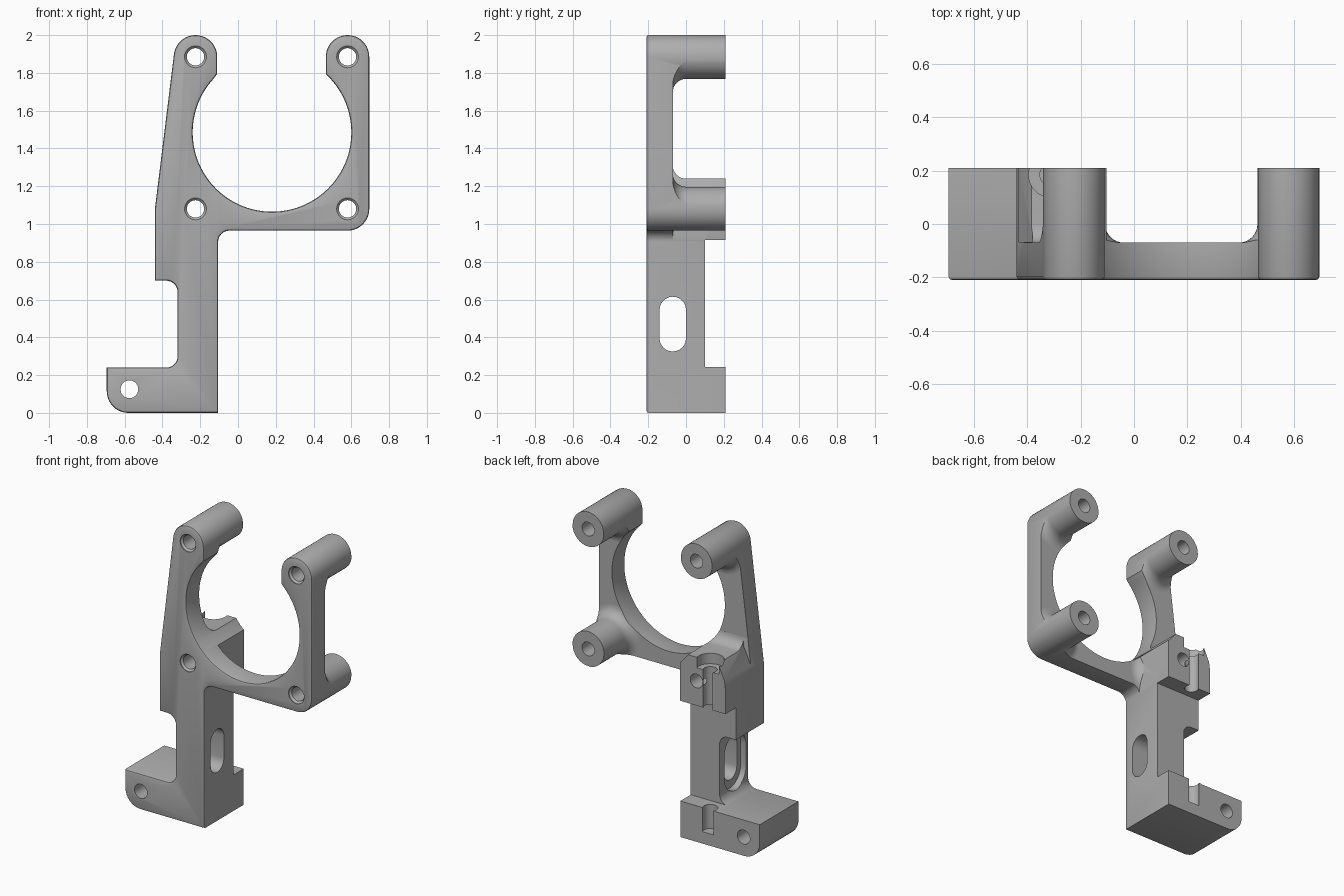
import bpy, bmesh
from math import cos, sin, pi, radians
from mathutils import Vector

if "Cube" in bpy.data.objects:
    bpy.data.objects.remove(bpy.data.objects["Cube"], do_unlink=True)

FRONT, BACK, PLATE = -0.21, 0.21, -0.07
POSTS = [(x, z) for x in (-0.225, 0.58) for z in (1.08, 1.885)]

grey = bpy.data.materials.new("mid grey")
grey.use_nodes = True
grey.diffuse_color = (0.42, 0.42, 0.42, 1)
grey.node_tree.nodes["Principled BSDF"].inputs["Base Color"].default_value = grey.diffuse_color


def arc(cx, cy, r, a, b, n=12):
    steps = [radians(a + (b - a) * i / n) for i in range(n + 1)]
    return [(cx + r * cos(t), cy + r * sin(t)) for t in steps]


def circle(cx, cy, r, n=40):
    return arc(cx, cy, r, 0, 360, n)[:-1]


def rect(u0, u1, v0, v1):
    return [(u0, v0), (u1, v0), (u1, v1), (u0, v1)]


def stadium(u0, u1, v0, v1):
    r, c = (u1 - u0) / 2, (u0 + u1) / 2
    return arc(c, v1 - r, r, 0, 180) + arc(c, v0 + r, r, 180, 360)


def place(axis, u, v, t):
    return {"x": (t, u, v), "y": (u, t, v), "z": (u, v, t)}[axis]


def finish(bm, name):
    bmesh.ops.recalc_face_normals(bm, faces=bm.faces)
    mesh = bpy.data.meshes.new(name)
    bm.to_mesh(mesh)
    bm.free()
    mesh.materials.append(grey)
    obj = bpy.data.objects.new(name, mesh)
    bpy.context.collection.objects.link(obj)
    return obj


def prism(name, points, axis, start, end, bevel=0):
    bm = bmesh.new()
    face = bm.faces.new([bm.verts.new(place(axis, u, v, start)) for u, v in points])
    rim = list(face.edges)
    ret = bmesh.ops.extrude_face_region(bm, geom=[face], use_keep_orig=True)
    move = Vector(place(axis, 0, 0, end - start))
    bmesh.ops.translate(bm, vec=move, verts=[g for g in ret["geom"] if isinstance(g, bmesh.types.BMVert)])
    bmesh.ops.recalc_face_normals(bm, faces=bm.faces)
    if bevel:
        bmesh.ops.bevel(bm, geom=rim, offset=bevel, segments=2, profile=0.5, affect="EDGES")
    return finish(bm, name)


def lathe(name, cx, cz, profile, n=48):
    # Closed solid of revolution along y from (radius, y) pairs
    bm = bmesh.new()
    rings = [[bm.verts.new((x, y, z)) for x, z in circle(cx, cz, r, n)] for r, y in profile]
    for a, b in zip(rings, rings[1:]):
        for i in range(n):
            j = (i + 1) % n
            bm.faces.new((a[i], a[j], b[j], b[i]))
    bm.faces.new(rings[0])
    bm.faces.new(rings[-1])
    return finish(bm, name)


def combine(body, tool, operation):
    mod = body.modifiers.new("combine", "BOOLEAN")
    mod.operation, mod.solver, mod.object = operation, "EXACT", tool
    bpy.context.view_layer.update()
    graph = bpy.context.evaluated_depsgraph_get()
    mesh = bpy.data.meshes.new_from_object(body.evaluated_get(graph))
    body.modifiers.clear()
    body.data = mesh
    bpy.data.objects.remove(tool, do_unlink=True)


# Front outline of the whole bracket
outline = (
    [(-0.105, 0)]
    + arc(-0.045, 0.905, 0.06, 180, 90)
    + arc(0.58, 1.08, 0.115, -90, 0)
    + arc(0.58, 1.885, 0.115, 0, 180, 24)
    + [(0.465, 1.795)]
    + arc(0.18, 1.485, 0.42, 43, -223, 72)
    + [(-0.11, 1.795)]
    + arc(-0.225, 1.885, 0.115, 0, 173, 24)
    + [(-0.44, 1.08), (-0.44, 0.7)]
    + arc(-0.38, 0.64, 0.06, 90, 0)
    + arc(-0.38, 0.3, 0.06, 0, -90)
    + [(-0.695, 0.24)]
    + arc(-0.58, 0.115, 0.115, 180, 270)
)

# Solid masses, later trimmed to the outline
body = prism("motor_bracket", rect(-1, 1, -0.2, 2.2), "y", -0.3, PLATE)
flare = [(0.187, -0.15), (0.187, -0.073)] + [(0.187 - x, y) for x, y in arc(0, 0, 0.07, -90, 0, 8)]
for x, z in POSTS:
    combine(body, lathe("post", x, z, flare + [(0.117, BACK)]), "UNION")
block = [(-0.15, 0.915), (BACK, 0.915), (BACK, 1.24)] + arc(0, 1.31, 0.07, -90, -178, 8) + [(-0.15, 1.312)]
combine(body, prism("rod_block", block, "x", -0.5, -0.104), "UNION")
combine(body, prism("column", rect(-0.5, -0.104, -0.1, 0.96), "y", -0.25, 0.1), "UNION")
combine(body, prism("foot", rect(-0.8, -0.09, -0.1, 0.242), "y", -0.25, BACK), "UNION")
combine(body, prism("outline_trim", outline, "y", FRONT, 0.3, 0.012), "INTERSECT")

# Sloped corner on the rod block
wedge = [(-0.5, 1.12), (-0.441, 1.12), (-0.38, 1.25), (-0.38, 1.5), (-0.5, 1.5)]
combine(body, prism("wedge_cut", wedge, "y", -0.068, 0.3), "DIFFERENCE")

# Screw holes through the posts, with a countersunk mouth
for x, z in POSTS:
    bore = [(0.058, -0.25), (0.058, -0.205), (0.046, -0.193), (0.046, 0.3)]
    combine(body, lathe("screw_hole", x, z, bore, 32), "DIFFERENCE")
combine(body, prism("foot_hole", circle(-0.575, 0.125, 0.047), "y", -0.3, 0.3), "DIFFERENCE")

# Vertical rod seat, its wider mouth, and the socket in the foot
for radius, low, high in ((0.043, 0.85, 1.4), (0.085, 1.17, 1.4), (0.047, 0.08, 0.4)):
    combine(body, prism("rod_cut", circle(-0.31, 0.185, radius), "z", low, high), "DIFFERENCE")

# Slot through the column and its shallow pocket
combine(body, prism("slot_cut", stadium(-0.14, 0, 0.325, 0.615), "x", -0.6, 0.2), "DIFFERENCE")
combine(body, prism("pocket_cut", stadium(-0.18, 0.05, 0.27, 0.65), "x", -0.37, -0.28), "DIFFERENCE")

bpy.context.view_layer.objects.active = body
body.select_set(True)
bpy.ops.object.shade_smooth_by_angle(angle=radians(30))
